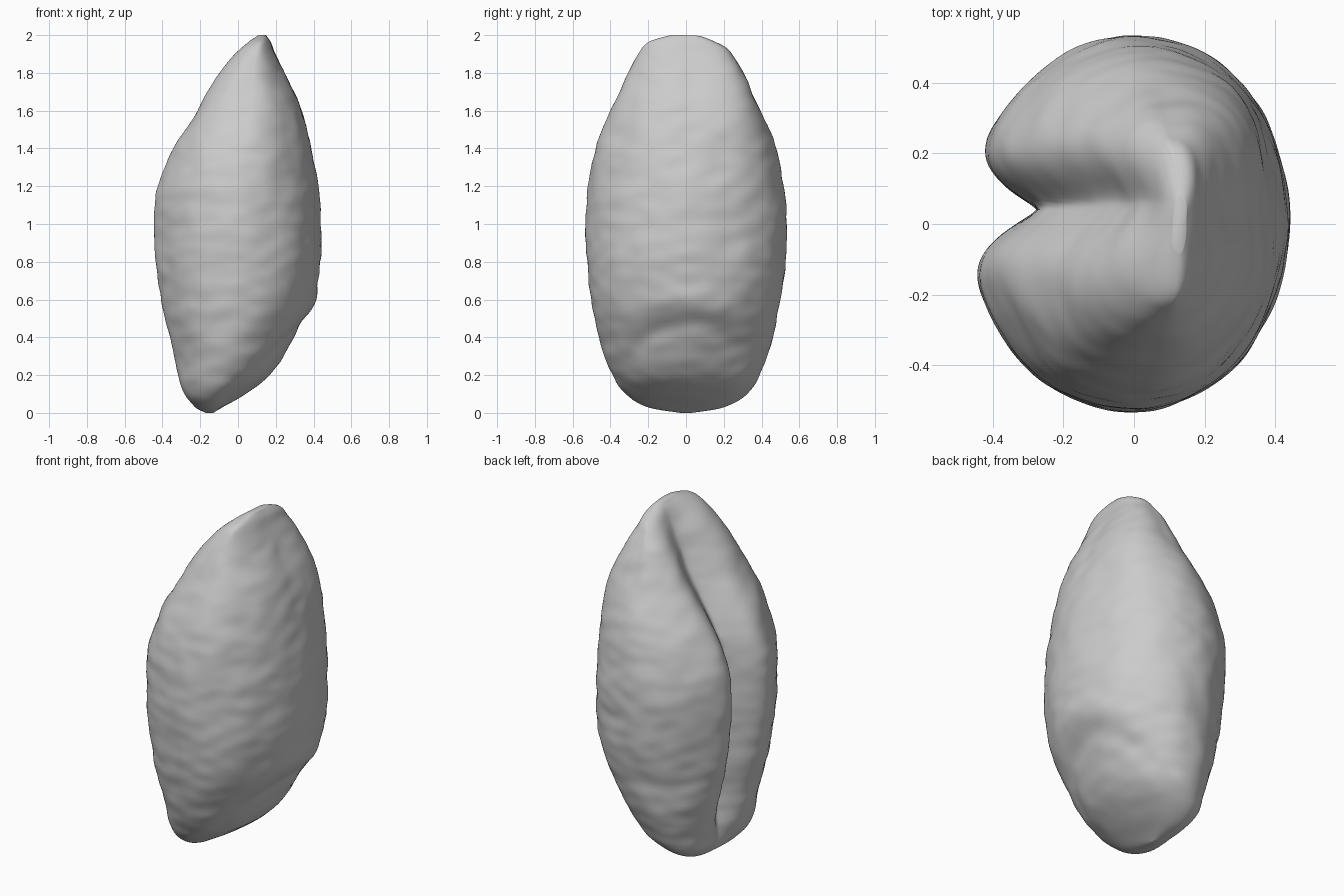
import bpy
import bmesh
import math
from mathutils import Vector, noise

cube = bpy.data.objects.get("Cube")
if cube:
    bpy.data.objects.remove(cube, do_unlink=True)

SIDES = 240
STEPS = 10

# Grain stations from base to tip: height, crease side x, back x, half width, crease depth
STATIONS = [
    (0, -.17, -.13, .03, 0),
    (.03, -.23, -.08, .2, .015),
    (.1, -.28, .04, .32, .05),
    (.2, -.315, .17, .39, .09),
    (.36, -.355, .27, .45, .14),
    (.57, -.4, .39, .495, .16),
    (.78, -.435, .435, .525, .175),
    (1, -.445, .435, .53, .175),
    (1.2, -.425, .425, .52, .165),
    (1.4, -.345, .39, .475, .155),
    (1.6, -.21, .335, .4, .135),
    (1.78, -.1, .255, .315, .1),
    (1.9, -.01, .2, .255, .06),
    (1.965, .055, .175, .2, .025),
    (2, .11, .15, .08, 0),
]


def spline(a, b, c, d, t):
    """Smooth interpolation between b and c."""
    return 0.5 * (2 * b + (c - a) * t + (2 * a - 5 * b + 4 * c - d) * t * t
                  + (3 * b - a - 3 * c + d) * t ** 3)


def station(s):
    """Interpolated station values at a fractional index."""
    last = len(STATIONS) - 1
    i = min(int(s), last - 1)
    rows = [STATIONS[max(0, min(last, i + k))] for k in (-1, 0, 1, 2)]
    return [spline(*values, s - i) for values in zip(*rows)]


def bell(value, width, power=2):
    return math.exp(-abs(value / width) ** power)


def surface_point(s, angle):
    z, x_crease, x_back, half, depth = station(s)
    middle, radius = (x_crease + x_back) / 2, (x_back - x_crease) / 2
    c, n = math.cos(angle), math.sin(angle)
    x, y = middle + radius * c, half * n
    fade = min(1, half / 0.3)
    upper = max(0, min(1, (z - 1.1) / 0.5))

    if c < 0:
        # Two plump lobes either side of the crease, which opens into a valley near the tip
        offset = y - 0.04 - 0.02 * upper
        x += radius * 0.07 * c * bell(abs(offset) - 0.17, 0.15)
        x += depth * bell(offset, 0.09 + 0.03 * upper, 1.3 + 0.5 * upper) * min(1, -3 * c)
    else:
        # Shallow germ hollow and the swollen rim above it
        ring = math.hypot(y / 0.32, (z - 0.17) / 0.3)
        x -= 0.014 * c * bell(ring - 1, 0.18) * fade
        x += 0.01 * c * bell(ring - 1.4, 0.25) * fade

    # Fuller shoulders on the front lobe and opposite it, strongest below the tip
    shoulder = max(0, 2 * c * n) ** 2 * (0.012 + 0.035 * bell(z - 1.68, 0.27)) * fade

    # Wrinkled skin
    coarse = noise.noise(Vector((x * 4, y * 4, z * 4.5)))
    fine = noise.noise(Vector((x * 8, y * 8, z * 14)))
    push = shoulder + (0.01 * coarse + 0.006 * fine) * fade
    # The tip slants down towards the rear lobe
    tip = max(0, z - 1.75) / 0.25
    slant = 0.03 * tip * bell(y - 0.25, 0.13)
    return Vector((x + push * c, y + push * n + 0.015 * tip * (1 - tip), z - slant))


# Grain body, lofted ring by ring
bm = bmesh.new()
rings = []
for r in range((len(STATIONS) - 1) * STEPS + 1):
    rings.append([bm.verts.new(surface_point(r / STEPS, math.tau * k / SIDES))
                  for k in range(SIDES)])
for low, high in zip(rings, rings[1:]):
    for k in range(SIDES):
        j = (k + 1) % SIDES
        bm.faces.new((low[k], low[j], high[j], high[k]))
bm.faces.new(list(reversed(rings[0])))
bm.faces.new(rings[-1])
bmesh.ops.recalc_face_normals(bm, faces=bm.faces)

mesh = bpy.data.meshes.new("grain_kernel")
bm.to_mesh(mesh)
bm.free()
kernel = bpy.data.objects.new("grain_kernel", mesh)
bpy.context.collection.objects.link(kernel)

# Plain grey skin
skin = bpy.data.materials.new("light_grey")
skin.use_nodes = True
grey = (0.6, 0.6, 0.6, 1)
skin.diffuse_color = grey
skin.node_tree.nodes["Principled BSDF"].inputs["Base Color"].default_value = grey
mesh.materials.append(skin)

bpy.context.view_layer.objects.active = kernel
kernel.select_set(True)
bpy.ops.object.shade_smooth_by_angle(angle=math.radians(60))
